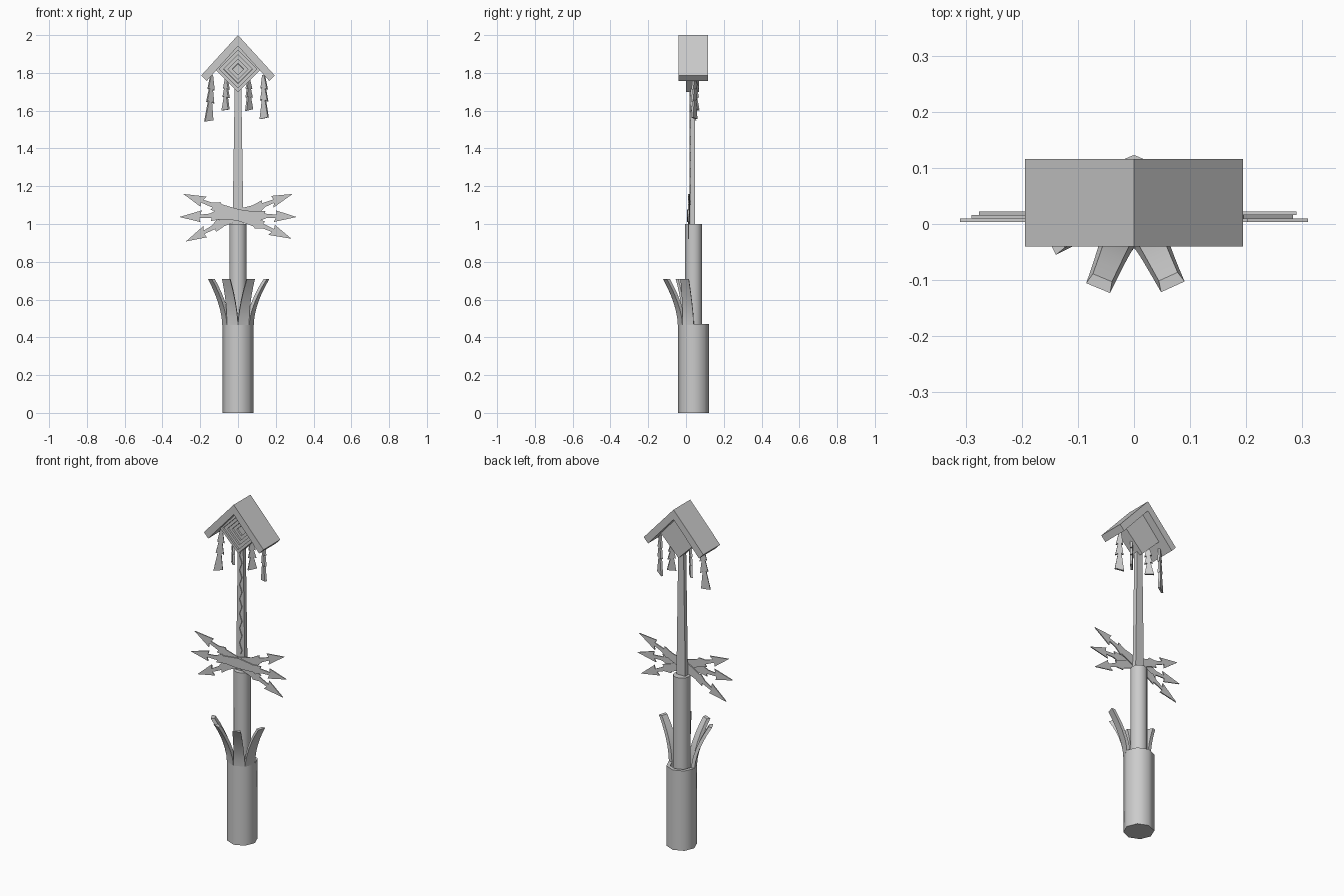
import bpy, bmesh, math
from mathutils import Matrix, Vector

cube = bpy.data.objects.get("Cube")
if cube:
    bpy.data.objects.remove(cube)

grey = bpy.data.materials.new("stone_grey")
grey.use_nodes = True
grey.diffuse_color = (0.6, 0.6, 0.6, 1)
grey.node_tree.nodes["Principled BSDF"].inputs["Base Color"].default_value = (0.6, 0.6, 0.6, 1)

AXIS = 0.04  # y of the central column


def finish(name, bm, smooth=0):
    bmesh.ops.recalc_face_normals(bm, faces=bm.faces)
    me = bpy.data.meshes.new(name)
    bm.to_mesh(me)
    bm.free()
    me.materials.append(grey)
    ob = bpy.data.objects.new(name, me)
    bpy.context.collection.objects.link(ob)
    if smooth:
        bpy.ops.object.select_all(action='DESELECT')
        ob.select_set(True)
        bpy.context.view_layer.objects.active = ob
        bpy.ops.object.shade_smooth_by_angle(angle=math.radians(smooth))
    return ob


def plate(name, pts, y0, y1, mat=None):
    """Extrude an x-z outline from y0 to y1."""
    bm = bmesh.new()
    face = bm.faces.new([bm.verts.new((x, y0, z)) for x, z in pts])
    new = bmesh.ops.extrude_face_region(bm, geom=[face])["geom"]
    bmesh.ops.translate(bm, vec=(0, y1 - y0, 0),
                        verts=[v for v in new if isinstance(v, bmesh.types.BMVert)])
    if mat:
        bm.transform(mat)
    return finish(name, bm)


def lathe(name, profile, sides, smooth):
    """Closed solid of revolution around the column axis."""
    bm = bmesh.new()
    rings = [[bm.verts.new((r * math.cos(k * math.tau / sides),
                            AXIS + r * math.sin(k * math.tau / sides), z))
              for k in range(sides)] for r, z in profile]
    for a, b in zip(rings, rings[1:]):
        for k in range(sides):
            n = (k + 1) % sides
            bm.faces.new((a[k], a[n], b[n], b[k]))
    bm.faces.new(rings[0])
    bm.faces.new(rings[-1])
    return finish(name, bm, smooth)


# Base: hollow octagonal sleeve with the handle tube inside
lathe("base_sleeve", [(0.083, 0), (0.083, 0.47), (0.062, 0.47), (0.062, 0.3)], 8, 60)
lathe("handle_tube", [(0.046, 0.29), (0.046, 1.0)], 12, 60)


# Petals curling out of the front of the sleeve
def petal(name, angle, twist):
    bm = bmesh.new()
    rows = []
    steps = 7
    for i in range(steps):
        t = i / (steps - 1)
        r = 0.077 + 0.09 * t ** 1.7
        w = 0.032 - 0.009 * t
        rot = Matrix.Rotation(math.radians(angle + twist * t), 4, 'Z')
        corners = [(r, -w), (r, w), (r - 0.02, w * 0.8), (r - 0.02, -w * 0.8)]
        rows.append([bm.verts.new(rot @ Vector((x, y, 0.465 + 0.245 * t))
                                  + Vector((0, AXIS, 0))) for x, y in corners])
    for a, b in zip(rows, rows[1:]):
        for k in range(4):
            bm.faces.new((a[k], a[k - 1], b[k - 1], b[k]))
    bm.faces.new(rows[0])
    bm.faces.new(rows[-1])
    finish(name, bm, 40)


for name, angle, twist in (("left_outer", 337.5, 6), ("left_inner", 292.5, 2),
                           ("right_inner", 247.5, 0), ("right_outer", 202.5, 4)):
    petal(name + "_petal", angle, twist)

# Tapered flat pole with a wavy inlay on the front
plate("pole", [(-0.029, 0.98), (0.029, 0.98), (0.017, 1.75), (-0.017, 1.75)], 0.023, 0.048)
wave = [(0.008 * math.sin(i * math.pi / 2), 1.1 + 0.6 * i / 28) for i in range(29)]
plate("wavy_inlay", [(x - 0.004, z) for x, z in wave]
      + [(x + 0.004, z) for x, z in reversed(wave)], 0.018, 0.025)

# Jagged arrows fanning out from the pole
ARROW = [(0, -0.03), (0.1, -0.022), (0.11, -0.03), (0.15, -0.012), (0.2, -0.009),
         (0.19, -0.031), (0.31, 0), (0.2, 0.031), (0.205, 0.009), (0.14, 0.012),
         (0.145, 0.027), (0.09, 0.02), (0, 0.03)]
for name, angle, y in (("left_upper", 21, 0.016), ("left_middle", -2, 0.004),
                       ("left_lower", -24, 0.010), ("right_upper", 159, 0.010),
                       ("right_middle", 182, 0.004), ("right_lower", 207, 0.016)):
    mat = Matrix.Translation((0, 0, 1.048)) @ Matrix.Rotation(math.radians(-angle), 4, 'Y')
    plate(name + "_arrow", ARROW, y, y + 0.006, mat)

# Gabled roof
plate("roof", [(0, 2), (0.194, 1.787), (0.166, 1.757), (0, 1.942),
               (-0.166, 1.757), (-0.194, 1.787)], -0.04, 0.116)

# Diamond house with stepped square recesses in the front
bm = bmesh.new()
face = bm.faces.new([bm.verts.new((x * 0.122, 0, 1.82 + z * 0.122))
                     for x, z in ((0, -1), (1, 0), (0, 1), (-1, 0))])
back = bmesh.ops.extrude_face_region(bm, geom=[face])["geom"]
bmesh.ops.translate(bm, vec=(0, 0.07, 0),
                    verts=[v for v in back if isinstance(v, bmesh.types.BMVert)])
bmesh.ops.recalc_face_normals(bm, faces=bm.faces)
front = min(bm.faces, key=lambda f: f.calc_center_median().y)
for k in range(4):
    bmesh.ops.inset_region(bm, faces=[front], thickness=0.016, use_even_offset=True)
    bmesh.ops.inset_region(bm, faces=[front], thickness=0.0005, depth=-0.01)
finish("diamond_house", bm)

# Hanging jagged charms under the eaves
CHARM = [(-0.005, 0), (0.006, 0), (0.022, -0.33), (0.011, -0.31), (0.024, -0.6),
         (0.01, -0.57), (0.025, -0.96), (-0.025, -1), (-0.009, -0.55),
         (-0.02, -0.58), (-0.008, -0.29), (-0.017, -0.31)]
for name, x, top, length, turn, lean in (
        ("right_outer", -0.14, 1.79, 0.25, 30, 4), ("left_outer", 0.135, 1.79, 0.235, -30, -1),
        ("right_inner", -0.062, 1.77, 0.17, -45, 2), ("left_inner", 0.055, 1.77, 0.17, 45, -2)):
    mat = (Matrix.Translation((x, 0.045, top))
           @ Matrix.Rotation(math.radians(turn), 4, 'Z')
           @ Matrix.Rotation(math.radians(lean), 4, 'Y'))
    plate(name + "_charm", [(u, v * length) for u, v in CHARM], -0.006, 0.006, mat)
